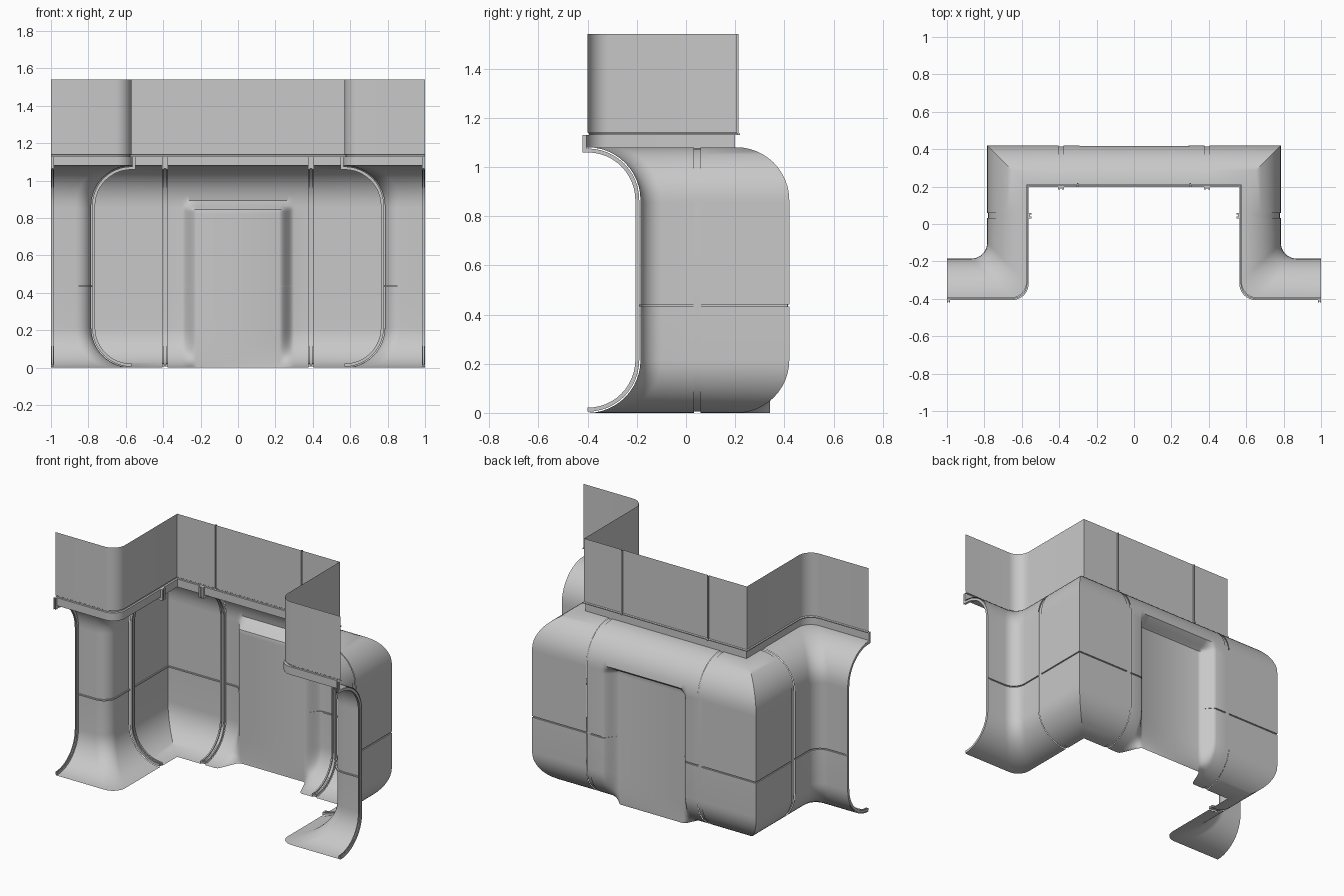
import bpy, math

if "Cube" in bpy.data.objects:
    bpy.data.objects.remove(bpy.data.objects["Cube"])

R = 0.215          # depth and rounding radius of the recess
TOP = 1.08         # height where the recess ends
WX, WF, WB = 0.57, -0.40, 0.205   # wall lines: side x, front y, back y
FIL = 0.085        # plan rounding of the front corners

grey = bpy.data.materials.new("wall_grey")
grey.diffuse_color = (0.58, 0.58, 0.58, 1)
grey.use_nodes = True
grey.node_tree.nodes["Principled BSDF"].inputs["Base Color"].default_value = grey.diffuse_color


def grid(name, cols, closed=False):
    """Skin a list of columns of points into one surface."""
    n = len(cols[0])
    verts = [p for c in cols for p in c]
    faces = []
    for i in range(len(cols) - 1):
        for j in range(n if closed else n - 1):
            k = (j + 1) % n
            faces.append((i * n + j, (i + 1) * n + j, (i + 1) * n + k, i * n + k))
    if closed:
        faces.append(tuple(range(n)))
        last = (len(cols) - 1) * n
        faces.append(tuple(last + j for j in reversed(range(n))))
    me = bpy.data.meshes.new(name)
    me.from_pydata(verts, [], faces)
    me.materials.append(grey)
    me.shade_smooth()
    me.set_sharp_from_angle(angle=math.radians(35))
    ob = bpy.data.objects.new(name, me)
    bpy.context.collection.objects.link(ob)
    return ob


def recess(o=0.0, n=12):
    """Lower and upper arcs of the recess, offset inwards by o."""
    r = R - o
    a = [math.pi / 2 * k / n for k in range(n + 1)]
    low = [(r * math.sin(t), R - r * math.cos(t)) for t in a]
    high = [(r * math.cos(t), TOP - R + r * math.sin(t)) for t in a]
    return low, high


# Wall section: arc, horizontal seam groove, arc, frieze
low, high = recess()
seam = [(R, 0.432), (R - 0.007, 0.432), (R - 0.007, 0.440), (R, 0.440)]
extra = [(R, z) for z in (0.82, 0.835, 0.845, 0.855)]
wall = low + seam + extra + high + [(-0.006, TOP), (-0.006, 1.13)]

# Plan stations: each maps depth d to a plan point (left half)


def fillet(t):
    return lambda d: (-WX - d - FIL + FIL * math.cos(t), WF + d + FIL + FIL * math.sin(t))


bend = [fillet(math.radians(-90 + 9 * k)) for k in range(11)]
end_path = [lambda d: (-1, WF + d)] + bend + [lambda d: (-WX - d, 0.032)]
corner_path = [lambda d: (-WX - d, 0.058), lambda d: (-WX - d, WB + d),
               lambda d: (-0.403, WB + d)]


def sweep(path, prof, s=1):
    return [[(s * f(d)[0], f(d)[1], z) for d, z in prof] for f in path]


# Rib section (inward offset, sideways): a shallow channel
channel = [(0.005, -0.015), (0.021, -0.015), (0.021, -0.006), (0.014, -0.006),
           (0.014, 0.006), (0.021, 0.006), (0.021, 0.015), (0.005, 0.015)]


def rib(name, frame, s):
    lines = []
    for o, w in channel:
        a, b = recess(o)
        prof = a + b + [(-o, TOP - o), (-o, 1.13)]
        lines.append([(s * frame(d, w)[0], frame(d, w)[1], z) for d, z in prof])
    grid(name, [list(c) for c in zip(*lines)], closed=True)


for s, side in ((1, "left"), (-1, "right")):
    grid("end_wall_" + side, sweep(end_path, wall, s))
    grid("corner_wall_" + side, sweep(corner_path, wall, s))
    rib("back_rib_" + side, lambda d, w: (-0.39 + w, WB + d), s)
    rib("side_rib_" + side, lambda d, w: (-WX - d, 0.045 + w), s)
    rib("end_rib_" + side, lambda d, w: (-0.9925 + w / 2, WF + d), s)


# Centre wall with a soft-edged flat panel running down to the floor
def smooth(t):
    t = min(1, max(0, t))
    return t * t * (3 - 2 * t)


half = [0.377, 0.30] + [0.30 - 0.01 * k for k in range(1, 9)]
cols = []
for x in [-h for h in half] + half[::-1]:
    col = []
    for d, z in wall:
        w = smooth((0.30 - abs(x)) / 0.08) * smooth((0.89 - z) / 0.05)
        col.append((x, WB + d + (0.137 - d) * w, z))
    cols.append(col)
grid("centre_wall", cols)

# Upper wall in one run, with two vertical seam grooves and a lower lip
groove = [lambda d: (-0.305, WB + d), lambda d: (-0.305, WB + d + 0.008),
          lambda d: (-0.297, WB + d + 0.008), lambda d: (-0.297, WB + d)]
run = [end_path[0]] + bend + [lambda d: (-WX - d, WB + d)] + groove
upper = [(-0.006, 1.13), (0.006, 1.13), (0.006, 1.136), (0, 1.14), (0, 1.54)]
grid("upper_wall", sweep(run, upper) + sweep(run[::-1], upper, -1))
